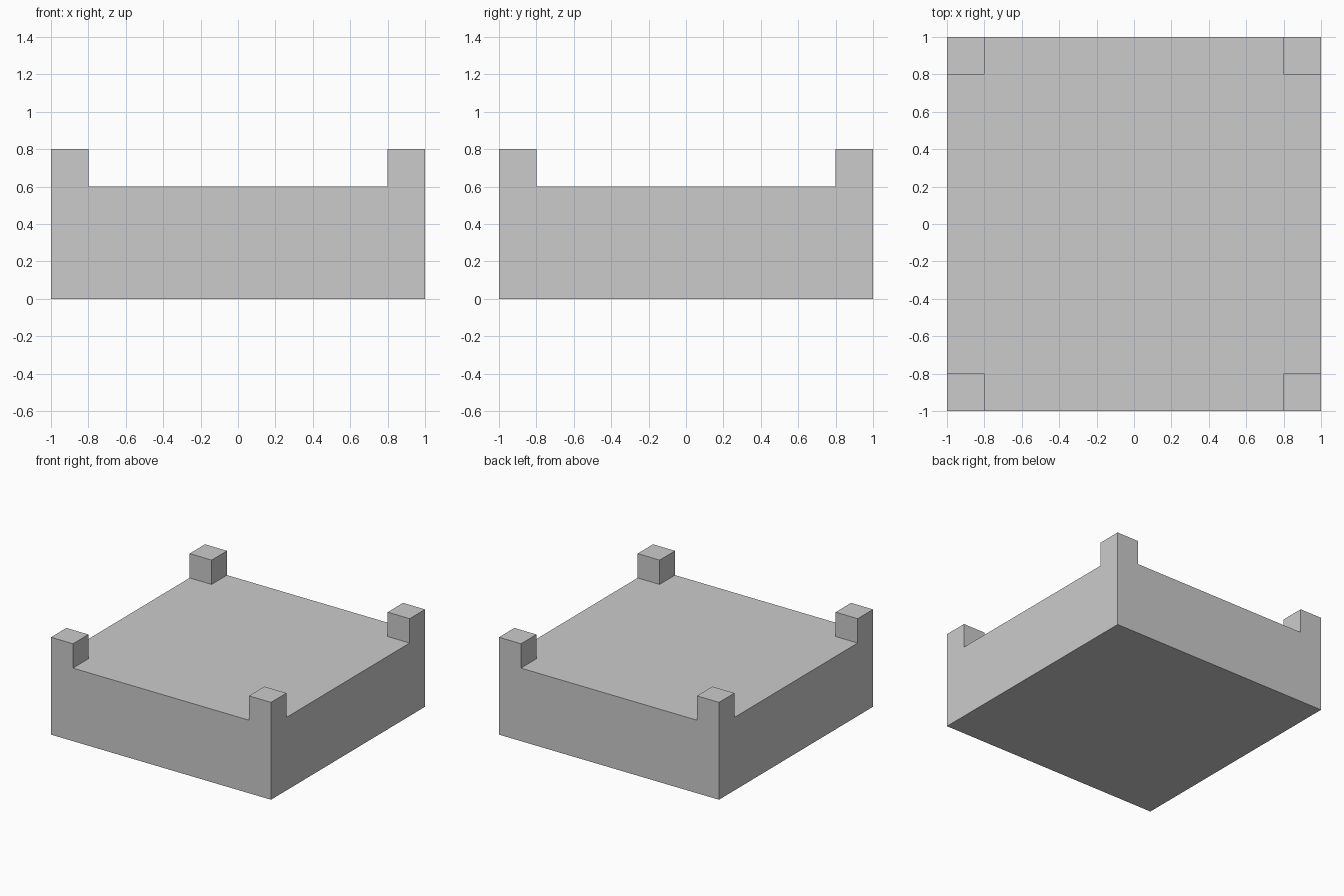
import bpy
import bmesh
from mathutils import Matrix, Vector

if "Cube" in bpy.data.objects:
    bpy.data.objects.remove(bpy.data.objects["Cube"])

HALF = 1.0      # half width of the block
BASE_H = 0.6    # height of the flat top
STUD = 0.2      # size of the corner studs

bm = bmesh.new()

# Main block
bmesh.ops.create_cube(bm, size=1.0, matrix=Matrix.Translation((0, 0, BASE_H / 2))
                      @ Matrix.Diagonal((2 * HALF, 2 * HALF, BASE_H, 1)))

# Cut lines that mark out the four corners
for axis in (Vector((1, 0, 0)), Vector((0, 1, 0))):
    for side in (-1, 1):
        bmesh.ops.bisect_plane(bm, geom=bm.verts[:] + bm.edges[:] + bm.faces[:],
                               plane_co=axis * side * (HALF - STUD), plane_no=axis)

# Corner studs raised from the top
corners = []
for face in bm.faces:
    c = face.calc_center_median()
    if face.normal.z > 0.9 and min(abs(c.x), abs(c.y)) > HALF - STUD:
        corners.append(face)
raised = bmesh.ops.extrude_discrete_faces(bm, faces=corners)["faces"]
bmesh.ops.translate(bm, vec=(0, 0, STUD), verts=[v for f in raised for v in f.verts])

# Merge the flat sides into clean faces
bmesh.ops.remove_doubles(bm, verts=bm.verts[:], dist=0.0001)
bmesh.ops.dissolve_limit(bm, angle_limit=0.01, verts=bm.verts[:], edges=bm.edges[:])
bmesh.ops.recalc_face_normals(bm, faces=bm.faces[:])

mesh = bpy.data.meshes.new("block_with_corner_studs")
bm.to_mesh(mesh)
bm.free()
bpy.context.collection.objects.link(bpy.data.objects.new("block_with_corner_studs", mesh))
